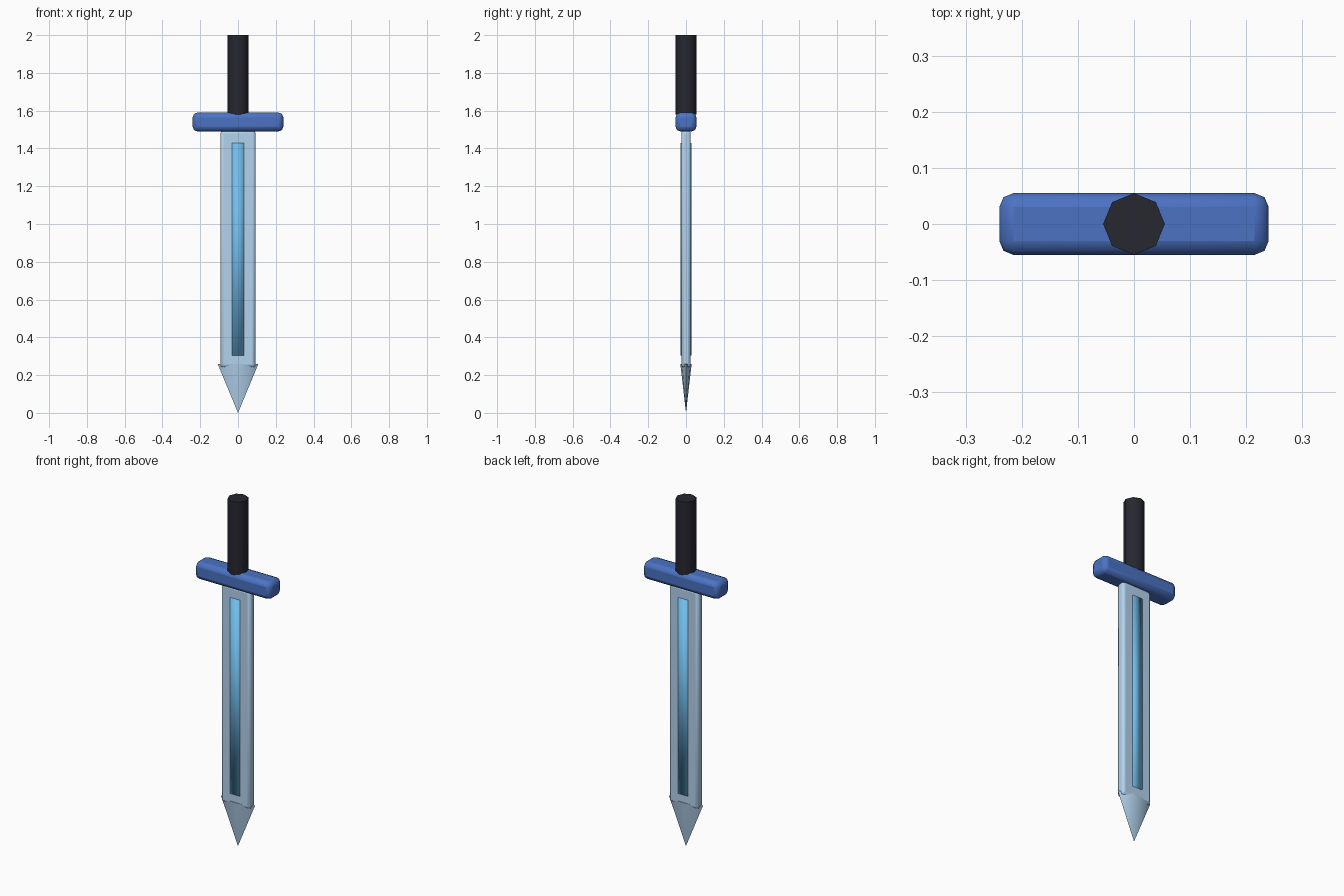
import bpy
import math

if "Cube" in bpy.data.objects:
    bpy.data.objects.remove(bpy.data.objects["Cube"])


def finish(obj, name, color, angle):
    obj.name = name
    mat = bpy.data.materials.new(name + "_color")
    mat.diffuse_color = (*color, 1)
    mat.use_nodes = True
    mat.node_tree.nodes["Principled BSDF"].inputs["Base Color"].default_value = mat.diffuse_color
    obj.data.materials.append(mat)
    bpy.ops.object.transform_apply(location=False, rotation=True, scale=True)
    if angle:
        bpy.ops.object.shade_smooth_by_angle(angle=math.radians(angle))
    else:
        bpy.ops.object.shade_smooth()
    return obj


def box(name, half_x, half_y, z0, z1, color, bevel=0):
    bpy.ops.mesh.primitive_cube_add(size=2, location=(0, 0, (z0 + z1) / 2))
    obj = bpy.context.object
    obj.scale = (half_x, half_y, (z1 - z0) / 2)
    finish(obj, name, color, 50 if bevel else 0)
    if bevel:
        mod = obj.modifiers.new("rounded_edges", 'BEVEL')
        mod.width = bevel
        mod.segments = 2
        bpy.ops.object.modifier_apply(modifier=mod.name)
        bpy.ops.object.shade_smooth_by_angle(angle=math.radians(50))
    return obj


STEEL = (0.45, 0.65, 0.85)

# Blade with a raised, softly shaded centre strip on both faces
box("blade", 0.093, 0.025, 0.24, 1.495, STEEL, 0.015)
box("blade_strip", 0.031, 0.029, 0.305, 1.43, (0.17, 0.52, 0.85))

# Flattened eight-sided point, tip down
bpy.ops.mesh.primitive_cone_add(vertices=8, radius1=0.108, depth=0.26,
                                location=(0, 0, 0.13), rotation=(math.pi, 0, 0))
tip = bpy.context.object
tip.scale = (1, 0.03 / 0.108, 1)
finish(tip, "blade_tip", STEEL, 60)

# Crossguard
box("crossguard", 0.24, 0.055, 1.49, 1.59, (0.07, 0.17, 0.55), 0.025)

# Eight-sided grip
bpy.ops.mesh.primitive_cylinder_add(vertices=8, radius=0.055, depth=0.42,
                                    location=(0, 0, 1.79))
finish(bpy.context.object, "grip", (0.02, 0.02, 0.03), 60)
